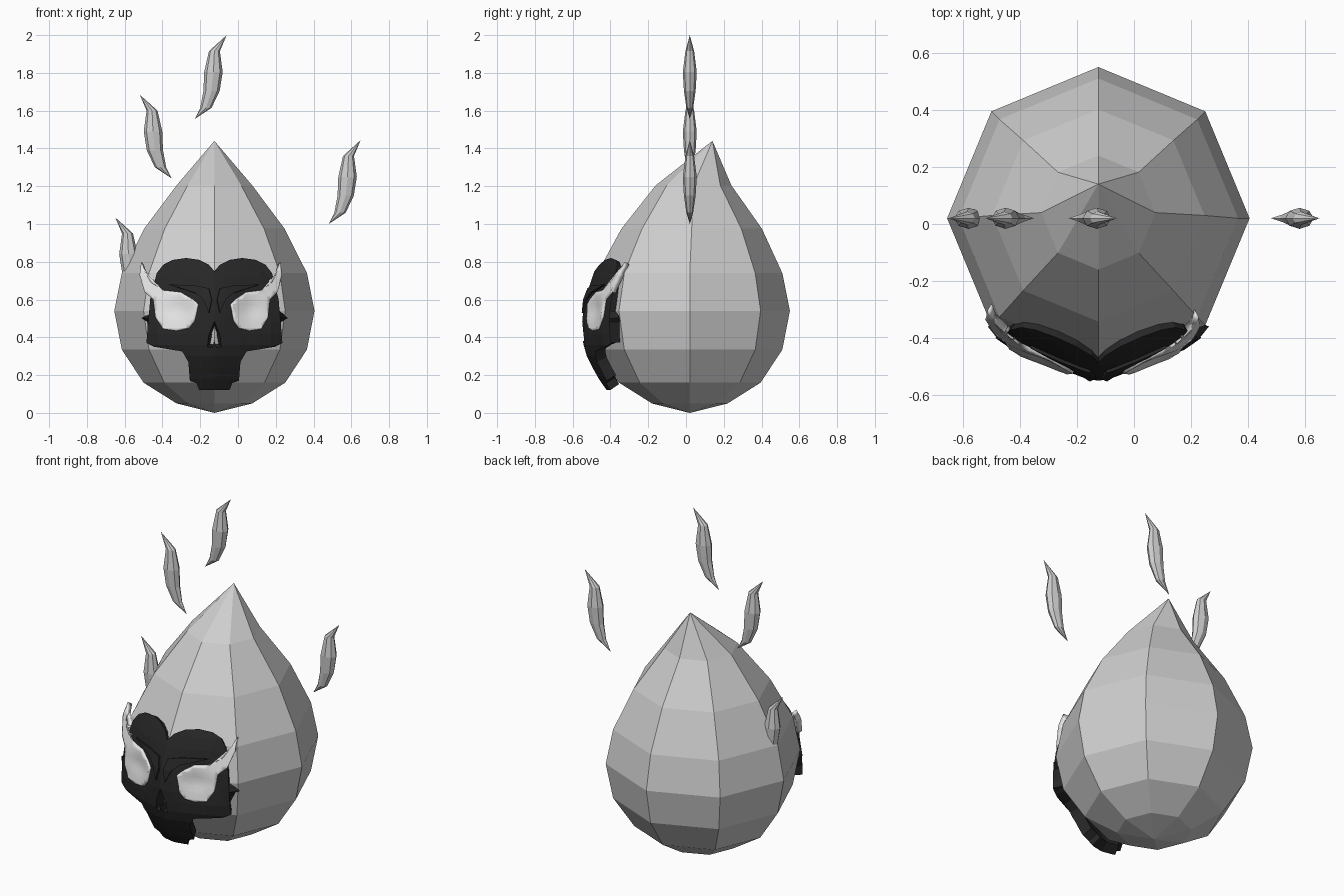
import bpy, bmesh
from math import sin, cos, pi, exp
from mathutils import Vector

cube = bpy.data.objects.get("Cube")
if cube:
    bpy.data.objects.remove(cube, do_unlink=True)

CENTRE_X = -0.125


def material(name, value):
    m = bpy.data.materials.new(name)
    m.use_nodes = True
    colour = (value, value, value, 1)
    m.diffuse_color = colour
    m.node_tree.nodes["Principled BSDF"].inputs["Base Color"].default_value = colour
    return m


grey = material("pale grey", 0.62)
black = material("charcoal black", 0.02)
white = material("glowing white", 0.9)


def add_object(name, bm, mat, location):
    mesh = bpy.data.meshes.new(name)
    bm.to_mesh(mesh)
    bm.free()
    mesh.materials.append(mat)
    obj = bpy.data.objects.new(name, mesh)
    obj.location = location
    bpy.context.collection.objects.link(obj)
    return obj


def loft(name, bottom, rings, top, location, side=1):
    """Eight-sided skin between two tips; rings are (x, y, z, rx, ry)."""
    bm = bmesh.new()
    loops = []
    for x, y, z, rx, ry in rings:
        loops.append([bm.verts.new((side * x + rx * cos(k * pi / 4),
                                    y + ry * sin(k * pi / 4), z)) for k in range(8)])
    low = bm.verts.new((side * bottom[0], bottom[1], bottom[2]))
    high = bm.verts.new((side * top[0], top[1], top[2]))
    for k in range(8):
        n = (k + 1) % 8
        bm.faces.new((low, loops[0][n], loops[0][k]))
        bm.faces.new((high, loops[-1][k], loops[-1][n]))
        for a, b in zip(loops, loops[1:]):
            bm.faces.new((a[k], a[n], b[n], b[k]))
    bmesh.ops.recalc_face_normals(bm, faces=bm.faces)
    return add_object(name, bm, grey, location)


# Droplet body with its tip leaning back
profile = [(0, .05, .2), (0, .16, .375), (0, .335, .49), (0, .54, .53),
           (0, .74, .49), (.01, .975, .372), (.02, 1.205, .2)]
loft("droplet_body", (0, 0, 0), [(0, y, z, r, r) for y, z, r in profile],
     (0, .12, 1.44), (CENTRE_X, .02, 0))

# Floating wisps, alternately mirrored
wisp = [(.06, 0, .06, .03, .018), (.09, 0, .15, .043, .031),
        (.1, 0, .25, .049, .037), (.105, 0, .36, .029, .023)]
for name, x, z, side in (("top_wisp", -.23, 1.555, 1), ("upper_right_wisp", -.35, 1.24, -1),
                         ("left_wisp", .48, 1.0, 1), ("lower_right_wisp", -.48, .59, -1)):
    loft(name, (0, 0, 0), wisp, (.17, 0, .445), (x, .02, z), side)

# Curved surface shared by the mask and the eyes
front_curve = [(.12, -.42), (.2, -.475), (.3, -.525), (.37, -.545), (.5, -.55),
               (.6, -.535), (.75, -.485), (.82, -.44)]


def bump(x, z, cx, cz, width):
    return exp(-((x - cx) ** 2 + (z - cz) ** 2) / width ** 2)


def face_depth(x, z):
    x = abs(x)
    y = front_curve[-1][1]
    for (z0, y0), (z1, y1) in zip(front_curve, front_curve[1:]):
        if z <= z1:
            y = y0 + (y1 - y0) * (z - z0) / (z1 - z0)
            break
    y += .15 * (x / .36) ** 1.4
    return y + .025 * bump(x, z, .18, .54, .08) - .015 * bump(x, z, .29, .39, .06)


def curved_plate(name, outline, mat, step, thickness, offset, side=1, stretch=1):
    bm = bmesh.new()
    bm.faces.new([bm.verts.new((x, 0, z)) for x, z in outline])
    bmesh.ops.triangulate(bm, faces=bm.faces[:])
    # Grid cuts give the plate enough points to bend
    for axis, count in ((Vector((1, 0, 0)), .4), (Vector((0, 0, 1)), .85)):
        for i in range(1, int(count / step)):
            bmesh.ops.bisect_plane(bm, geom=bm.verts[:] + bm.edges[:] + bm.faces[:],
                                   plane_co=axis * (i * step), plane_no=axis, dist=1e-5)
    bmesh.ops.remove_doubles(bm, verts=bm.verts[:], dist=.001)
    for v in bm.verts:
        x, z = v.co.x, v.co.z
        if x > .1:
            x = .1 + (x - .1) * stretch
        v.co = (side * x, face_depth(x, z) - offset, z)
    bm.normal_update()
    bmesh.ops.reverse_faces(bm, faces=[f for f in bm.faces if f.normal.y > 0])
    obj = add_object(name, bm, mat, (CENTRE_X, 0, 0))
    if mat == black:
        mirror = obj.modifiers.new("mirror", 'MIRROR')
        mirror.use_clip = True
    solid = obj.modifiers.new("thickness", 'SOLIDIFY')
    solid.thickness = thickness
    solid.offset = -1
    return obj


# Skull mask: half outline, with the nose opening notched into the centre line
mask_half = [(0, .75), (.03, .785), (.08, .81), (.148, .82), (.22, .81), (.27, .785),
             (.305, .74), (.32, .68), (.34, .6), (.35, .5), (.36, .37), (.32, .35),
             (.22, .355), (.17, .325), (.138, .27), (.13, .17), (.085, .155), (.08, .12),
             (0, .12), (0, .38), (.012, .345), (.036, .35), (.03, .41), (0, .485)]
curved_plate("skull_mask", mask_half, black, .06, .06, 0)

# Raised brows and nose bridge
brow = [(.015, .6), (.03, .66), (.1, .675), (.24, .68), (.1, .635), (.06, .6), (.03, .53)]
curved_plate("brow_ridges", brow, black, .06, .02, .012)

# Eyes with swept-up flame horns
eye = [(.09, .575), (.11, .485), (.135, .45), (.19, .435), (.25, .445), (.285, .505),
       (.295, .6), (.335, .64), (.358, .73), (.35, .8), (.335, .75), (.305, .69),
       (.25, .65), (.17, .64), (.12, .605)]
for name, side, stretch in (("left_eye", 1, 1), ("right_eye", -1, 1.15)):
    obj = curved_plate(name, eye, white, .025, .03, .014, side, stretch)
    bpy.ops.object.select_all(action='DESELECT')
    obj.select_set(True)
    bpy.context.view_layer.objects.active = obj
    bpy.ops.object.shade_smooth_by_angle()
